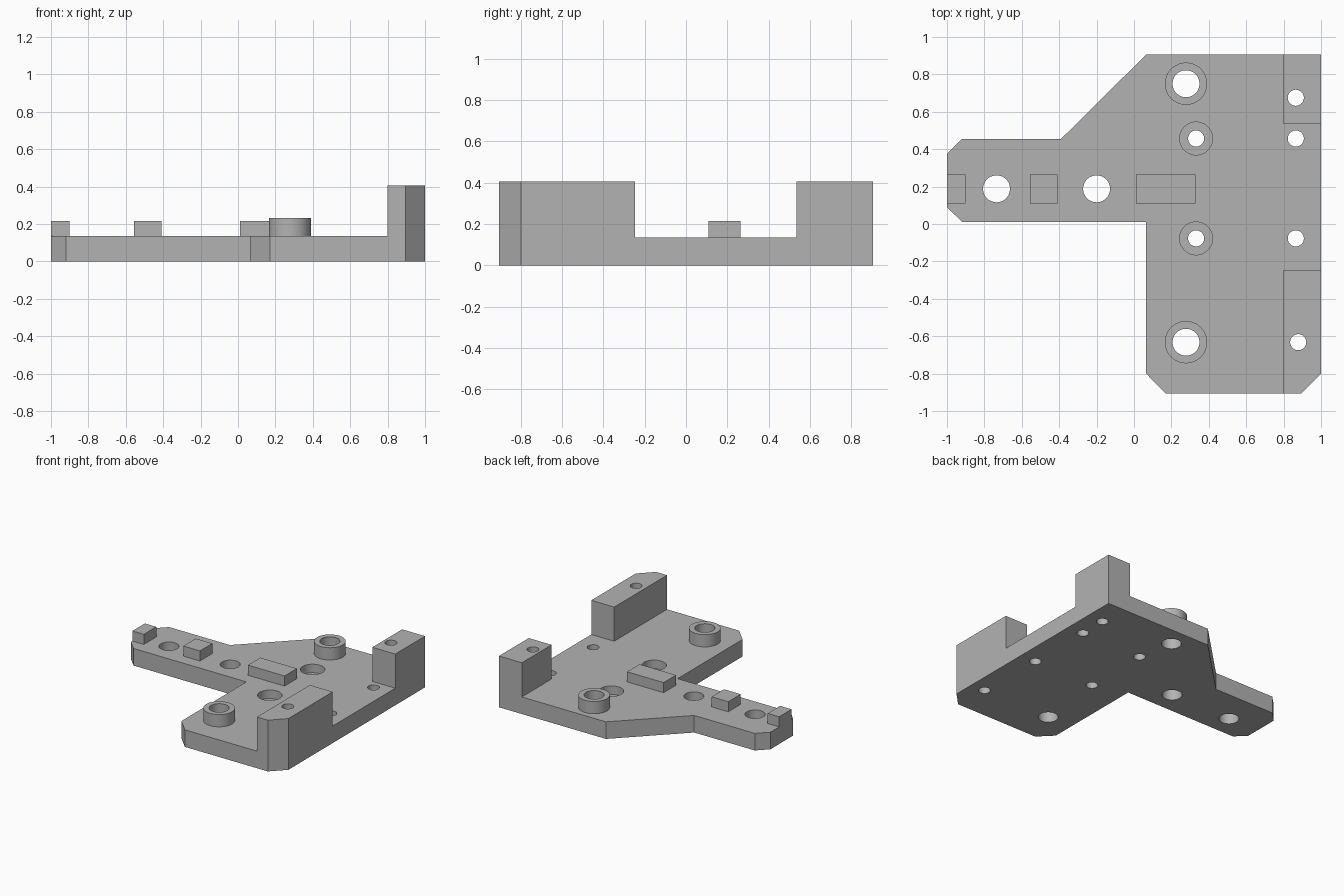
import bpy
import bmesh
from math import cos, sin, tau, radians

cube = bpy.data.objects.get("Cube")
if cube:
    bpy.data.objects.remove(cube, do_unlink=True)

grey = bpy.data.materials.new("plain grey")
grey.use_nodes = True
colour = (0.45, 0.45, 0.45, 1)
grey.diffuse_color = colour
grey.node_tree.nodes["Principled BSDF"].inputs["Base Color"].default_value = colour

TOP, TAB_TOP, BOSS_TOP, POST_TOP = 0.135, 0.215, 0.232, 0.405
HALF = 0.906


def prism(name, outline, z0, z1):
    """Extrude a flat counter-clockwise outline between two heights."""
    bm = bmesh.new()
    face = bm.faces.new([bm.verts.new((x, y, z0)) for x, y in outline])
    out = bmesh.ops.extrude_face_region(bm, geom=[face])
    bmesh.ops.translate(bm, vec=(0, 0, z1 - z0),
                        verts=[g for g in out["geom"] if isinstance(g, bmesh.types.BMVert)])
    bmesh.ops.recalc_face_normals(bm, faces=bm.faces)
    mesh = bpy.data.meshes.new(name)
    bm.to_mesh(mesh)
    bm.free()
    mesh.materials.append(grey)
    obj = bpy.data.objects.new(name, mesh)
    bpy.context.scene.collection.objects.link(obj)
    return obj


def rect(x0, x1, y0, y1):
    return [(x0, y0), (x1, y0), (x1, y1), (x0, y1)]


def circle(x, y, r, n=48):
    return [(x + r * cos(tau * i / n), y + r * sin(tau * i / n)) for i in range(n)]


# Base plate with an arm reaching right
plate = prism("bracket_plate", [
    (-1, 0.09), (-0.92, 0.012), (0.065, 0.012), (0.065, -0.8), (0.17, -HALF),
    (0.895, -HALF), (1, -0.8), (1, HALF), (0.065, HALF), (-0.39, 0.455),
    (-0.92, 0.455), (-1, 0.375)], 0, TOP)

# Raised posts along the left edge
added = [
    prism("back_post", rect(0.8, 1, 0.535, HALF), 0, POST_TOP),
    prism("front_post", [(0.8, -HALF), (0.895, -HALF), (1, -0.8),
                         (1, -0.246), (0.8, -0.246)], 0, POST_TOP)]

# Locating tabs along the arm
for x0, x1 in [(-1, -0.9), (-0.555, -0.41), (0.01, 0.33)]:
    added.append(prism("tab", rect(x0, x1, 0.11, 0.265), TOP / 2, TAB_TOP))

# Round bosses
bosses = [(0.278, 0.75), (0.278, -0.632)]
for x, y in bosses:
    added.append(prism("boss", circle(x, y, 0.113), TOP / 2, BOSS_TOP))

# Through holes and wide counterbores
bolts = [(0.332, 0.457), (0.332, -0.077)]
large = bosses + [(-0.735, 0.188), (-0.2, 0.188)]
small = bolts + [(0.865, 0.675), (0.865, 0.457), (0.865, -0.077), (0.878, -0.632)]
drills = [prism("drill", circle(x, y, r), -0.1, 0.6)
          for spots, r in ((large, 0.072), (small, 0.043)) for x, y in spots]
drills += [prism("counterbore", circle(x, y, 0.088), TOP / 2, 0.6) for x, y in bolts]

# Fuse the parts and drill the holes
for parts, operation in ((added, "UNION"), (drills, "DIFFERENCE")):
    for part in parts:
        part.hide_render = True
        mod = plate.modifiers.new(part.name, "BOOLEAN")
        mod.operation = operation
        mod.solver = "EXACT"
        mod.object = part

bpy.context.view_layer.update()
solid = bpy.data.meshes.new_from_object(
    plate.evaluated_get(bpy.context.evaluated_depsgraph_get()))
plate.modifiers.clear()
plate.data = solid
for part in added + drills:
    bpy.data.objects.remove(part, do_unlink=True)

# Merge coplanar faces and keep crisp edges
bm = bmesh.new()
bm.from_mesh(solid)
bmesh.ops.remove_doubles(bm, verts=bm.verts, dist=0.0001)
bmesh.ops.dissolve_limit(bm, angle_limit=radians(1), verts=bm.verts, edges=bm.edges)
bm.to_mesh(solid)
bm.free()

bpy.ops.object.select_all(action="DESELECT")
plate.select_set(True)
bpy.context.view_layer.objects.active = plate
bpy.ops.object.shade_smooth_by_angle(angle=radians(30))
